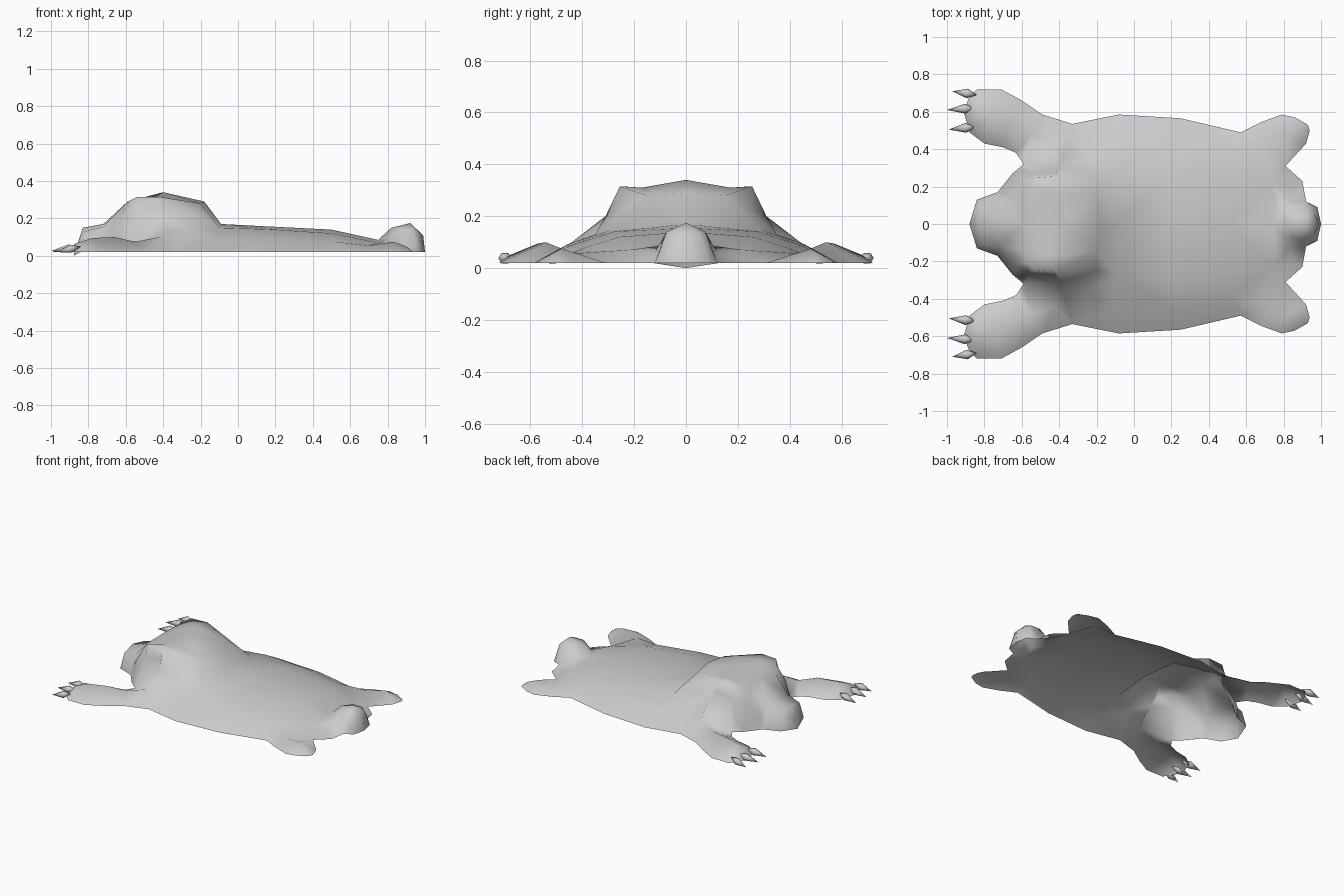
import bpy
import bmesh
import math
from mathutils import Vector
from mathutils.geometry import delaunay_2d_cdt

cube = bpy.data.objects.get("Cube")
if cube:
    bpy.data.objects.remove(cube, do_unlink=True)

# one plain grey for the whole rug
grey = bpy.data.materials.new("plain_grey")
grey.use_nodes = True
grey.diffuse_color = (0.6, 0.6, 0.6, 1)
grey.node_tree.nodes["Principled BSDF"].inputs["Base Color"].default_value = (0.6, 0.6, 0.6, 1)

RIM = 0.02

# profile along the spine, tail tip to snout (x, z)
spine = [(.99, .11), (.92, .175), (.82, .15), (.75, .085), (.5, .14), (.2, .155), (-.09, .17),
         (-.18, .29), (-.4, .34), (-.59, .29), (-.72, .17), (-.83, .15), (-.86, .06)]

# outline of the left half lying on the floor, snout to tail tip (x, y)
head_rim = [(-.88, 0), (-.84, .13), (-.73, .17), (-.65, .27), (-.59, .32)]
arm_rim = [(-.63, .38), (-.7, .41), (-.8, .43), (-.88, .49), (-.91, .6), (-.88, .68), (-.84, .72),
           (-.71, .72), (-.6, .66), (-.49, .585)]
flank_rim = [(-.33, .535), (-.08, .585), (.25, .565), (.57, .49)]
leg_rim = [(.68, .545), (.79, .585), (.86, .57), (.93, .53), (.94, .5), (.92, .43), (.81, .31)]
tail_rim = [(.9, .23), (.92, .12), (.98, .09), (1, 0)]

# raised points inside the outline (x, y, z)
head_form = [(-.82, .11, .13), (-.72, .12, .155), (-.71, .165, .09), (-.6, .14, .28),
             (-.63, .22, .2), (-.59, .295, .11), (-.45, .17, .31), (-.38, .35, .13),
             (-.4, .31, .2), (-.2, .15, .28), (-.2, .25, .22), (-.1, .28, .15), (-.25, .35, .13)]
ear_form = [(-.58, .2, .295), (-.54, .245, .315), (-.42, .255, .315), (-.55, .265, .23), (-.42, .27, .25)]
arm_form = [(-.85, .51, .06), (-.87, .6, .065), (-.83, .68, .05), (-.78, .57, .095),
            (-.66, .54, .1), (-.55, .48, .075), (-.42, .44, .1)]
body_form = [(-.1, .46, .09), (.2, .28, .14), (.2, .45, .085), (.5, .26, .12), (.52, .4, .075),
             (.7, .45, .055), (.83, .48, .075), (.9, .5, .05), (.75, .22, .07), (.85, .2, .045)]
tail_form = [(.8, .07, .09), (.86, .075, .14), (.93, .075, .14), (.965, .05, .13), (.95, .1, .07),
             (.83, .12, .06)]


def finish(mesh, name):
    """Wrap a mesh as an object with its colour and mirrored right half."""
    obj = bpy.data.objects.new(name, mesh)
    bpy.context.collection.objects.link(obj)
    mesh.materials.append(grey)
    mirror = obj.modifiers.new("mirror", "MIRROR")
    mirror.use_axis = (False, True, False)
    mirror.use_clip = True
    mirror.merge_threshold = 0.0005
    return obj


# hide: a thin open shell draped over the outline
rim = head_rim + arm_rim + flank_rim + leg_rim + tail_rim
border = [Vector((x, y, RIM)) for x, y in rim] + [Vector((x, 0, z)) for x, z in spine]
border[0].z = 0
points = border + [Vector(p) for p in head_form + ear_form + arm_form + body_form + tail_form]
loop = [(i, (i + 1) % len(border)) for i in range(len(border))]
flat, _, faces, source, _, _ = delaunay_2d_cdt([p.to_2d() for p in points], loop, [], 1, 1e-5)

hide_mesh = bpy.data.meshes.new("bear_hide")
heights = [points[s[0]].z if s else RIM for s in source]
hide_mesh.from_pydata([(v.x, v.y, z) for v, z in zip(flat, heights)], [], faces)
hide_mesh.shade_smooth()
finish(hide_mesh, "bear_hide")


# claws: slim spindles pointed at both ends
def claw(name, back, tip):
    back, tip = Vector(back), Vector(tip)
    axis = (tip - back).normalized()
    side = axis.cross(Vector((0, 0, 1))).normalized()
    up = side.cross(axis)
    bm = bmesh.new()
    middle = back.lerp(tip, 0.4)
    ring = []
    for i in range(6):
        a = math.tau * i / 6
        ring.append(bm.verts.new(middle + side * math.cos(a) * .026 + up * math.sin(a) * .024))
    for end in (bm.verts.new(back), bm.verts.new(tip)):
        for i in range(6):
            bm.faces.new((ring[i], ring[(i + 1) % 6], end))
    bmesh.ops.recalc_face_normals(bm, faces=bm.faces)
    mesh = bpy.data.meshes.new(name)
    bm.to_mesh(mesh)
    bm.free()
    mesh.shade_smooth()
    finish(mesh, name)


claw("inner_claws", (-.84, .52, .05), (-.99, .505, .02))
claw("middle_claws", (-.84, .62, .05), (-1, .61, .025))
claw("outer_claws", (-.84, .69, .05), (-.97, .71, .02))
